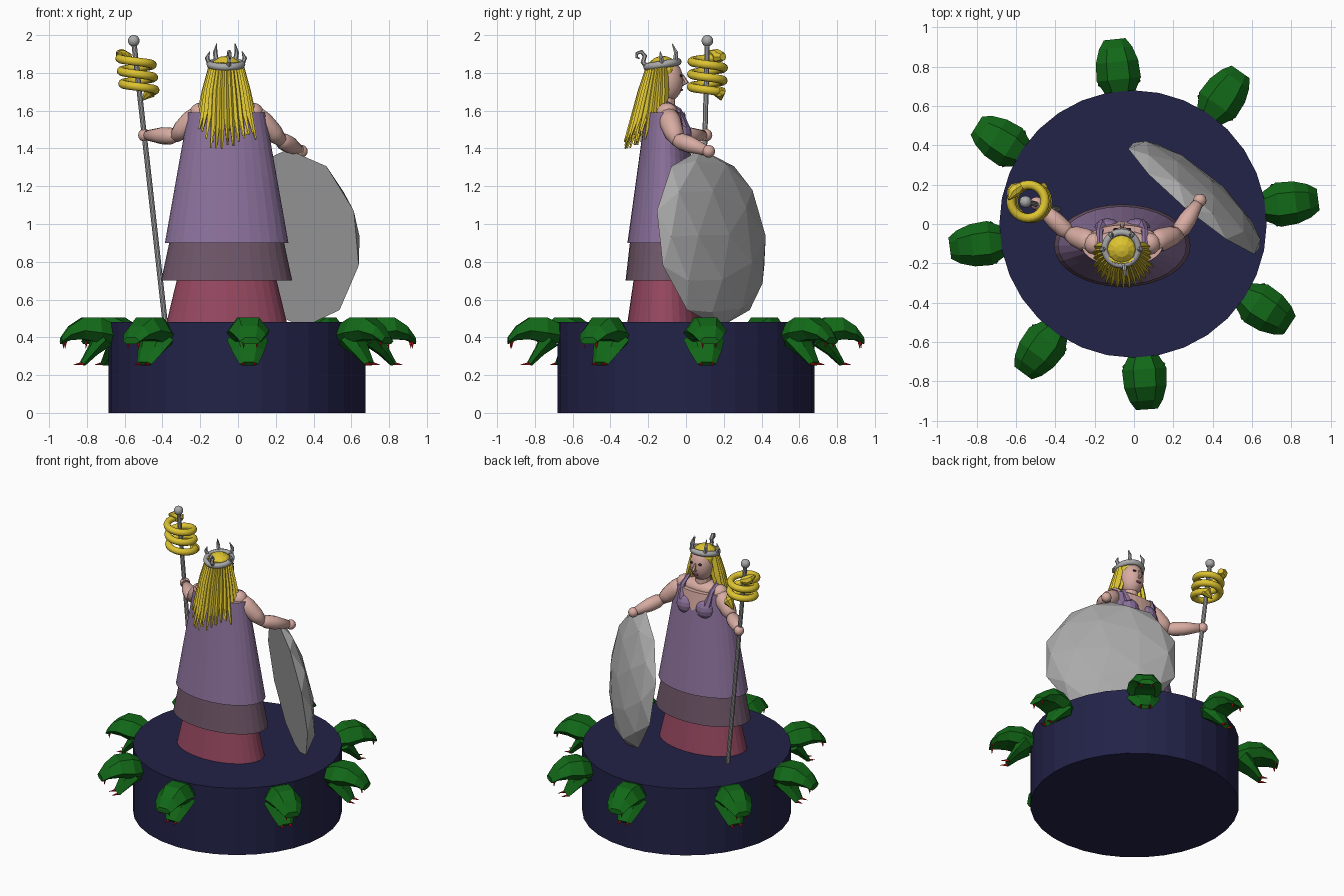
import bpy, bmesh, math, random
from mathutils import Vector as V, Matrix as M

if "Cube" in bpy.data.objects:
    bpy.data.objects.remove(bpy.data.objects["Cube"])
random.seed(4)

def material(name, rgb):
    m = bpy.data.materials.new(name)
    m.diffuse_color = (*rgb, 1)
    m.use_nodes = True
    m.node_tree.nodes["Principled BSDF"].inputs["Base Color"].default_value = m.diffuse_color
    return m

NAVY = material("navy", (.016, .016, .065))
GREEN = material("dark_green", (.006, .14, .009))
RED = material("red", (.65, .01, .01))
GOLD = material("yellow", (.72, .55, .03))
PURPLE = material("purple", (.26, .165, .33))
PLUM = material("dusky_plum", (.16, .095, .14))
ROSE = material("rose_red", (.31, .065, .12))
SKIN = material("skin", (.68, .41, .36))
GREY = material("grey", (.4, .4, .4))
DARK = material("dark_eye", (.02, .015, .015))

def finish(name, bm, mats, smooth=False):
    bmesh.ops.recalc_face_normals(bm, faces=bm.faces)
    me = bpy.data.meshes.new(name)
    for f in bm.faces:
        f.smooth = smooth
    bm.to_mesh(me)
    bm.free()
    for m in (mats if isinstance(mats, list) else [mats]):
        me.materials.append(m)
    ob = bpy.data.objects.new(name, me)
    bpy.context.collection.objects.link(ob)
    return ob

def skin_rings(bm, rings):
    """Join successive vertex loops and cap both ends."""
    loops = [[bm.verts.new(p) for p in r] for r in rings]
    n = len(loops[0])
    for a, b in zip(loops, loops[1:]):
        for i in range(n):
            j = (i + 1) % n
            bm.faces.new((a[i], a[j], b[j], b[i]))
    bm.faces.new(loops[0][::-1])
    bm.faces.new(loops[-1])

def add_tube(bm, pts, radii, sides, ref):
    pts = [V(p) for p in pts]
    rings = []
    for i, p in enumerate(pts):
        t = (pts[min(i + 1, len(pts) - 1)] - pts[max(i - 1, 0)]).normalized()
        u = t.cross(V(ref)).normalized()
        w = t.cross(u)
        rings.append([p + radii[i] * (u * math.cos(a) + w * math.sin(a))
                      for a in (2 * math.pi * k / sides for k in range(sides))])
    skin_rings(bm, rings)

def tube(name, pts, radii, mat, sides=12, ref=(0, 1, 0), smooth=False):
    bm = bmesh.new()
    add_tube(bm, pts, radii, sides, ref)
    return finish(name, bm, mat, smooth)

def ball(name, c, r, mat, seg=16, smooth=True, tilt=0):
    bm = bmesh.new()
    bmesh.ops.create_uvsphere(bm, u_segments=seg, v_segments=seg // 2 + 2, radius=1)
    r = r if isinstance(r, tuple) else (r, r, r)
    bm.transform(M.Translation(c) @ M.Rotation(tilt, 4, 'X') @ M.Diagonal((*r, 1)))
    return finish(name, bm, mat, smooth)

def frustum(bm, c, z0, r0, z1, r1, sides=32):
    skin_rings(bm, [[(c[0] + r[0] * math.cos(a), c[1] + r[1] * math.sin(a), z)
                     for a in (2 * math.pi * k / sides for k in range(sides))]
                    for z, r in ((z0, r0), (z1, r1))])

# Platform
bm = bmesh.new()
frustum(bm, (-.005, 0), 0, (.68, .68), .48, (.68, .68))
finish("platform", bm, NAVY)

# Skirt tiers
C = (-.06, -.11)
for name, mat, z0, r0, z1, r1 in (
        ("under_skirt", ROSE, .48, (.318, .2), .72, (.26, .165)),
        ("middle_skirt", PLUM, .7, (.347, .21), .92, (.3, .185))):
    bm = bmesh.new()
    frustum(bm, C, z0, r0, z1, r1)
    finish(name, bm, mat)

# Gown with a V neckline cut into its front
bm = bmesh.new()
frustum(bm, C, .9, (.327, .2), 1.59, (.205, .105))
for s in (-1, 1):
    bmesh.ops.bisect_plane(bm, geom=bm.verts[:] + bm.edges[:] + bm.faces[:],
                           plane_co=(C[0], 0, 1.46), plane_no=(-s, 0, 1))
for f in bm.faces:
    c = f.calc_center_median()
    if (c.y > C[1] + .02 and c.z > 1.46 + abs(c.x - C[0])) or c.z > 1.588:
        f.material_index = 1
finish("gown", bm, [PURPLE, SKIN])

# Bust, straps, shoulders, neck
ball("shoulders", (C[0], -.11, 1.59), (.17, .075, .055), SKIN)
for s in (-1, 1):
    ball("bust", (C[0] + s * .075, -.03, 1.48), (.07, .06, .07), PURPLE, 12, False)
    tube("strap", [(C[0] + s * .1, -.01, 1.51), (C[0] + s * .115, -.04, 1.6),
                   (C[0] + s * .115, -.11, 1.645), (C[0] + s * .115, -.18, 1.58)],
         [.03, .018, .015, .018], PURPLE, 6, (1, 0, 0))
tube("neck", [(-.06, -.11, 1.58), (-.06, -.105, 1.72)], [.055, .045], SKIN, 12)

# Head and face
ball("head", (-.06, -.1, 1.76), (.08, .085, .115), SKIN)
tube("nose", [(-.06, -.02, 1.79), (-.06, .002, 1.75), (-.06, -.025, 1.735)],
     [.006, .014, .008], SKIN, 6, (1, 0, 0))
for s in (-1, 1):
    ball("eye", (-.06 + s * .032, -.027, 1.785), (.014, .008, .008), DARK, 8)
ball("lips", (-.06, -.024, 1.71), (.02, .008, .007), ROSE, 8)

# Hair: cap and two layers of long tapering locks
ball("hair_cap", (-.062, -.125, 1.81), (.09, .085, .08), GOLD, 12, False, .15)
bm = bmesh.new()
for layer, n in ((1.0, 19), (.72, 15)):
    for k in range(n):
        a = math.radians(172 + 196 * k / (n - 1))
        ca, sa = math.cos(a), math.sin(a)
        back = max(0, -sa)
        z = 1.56 - .11 * back - random.uniform(0, .07) * layer
        top = (-.062 + .07 * ca, -.125 + .06 * sa, 1.85)
        mid = (-.062 + .105 * ca * layer, -.13 + .1 * sa * layer, 1.7)
        tip = (-.055 + .165 * ca * layer, -.14 + .185 * sa * layer, z)
        add_tube(bm, [top, mid, tip], [.02, .026, .005], 4, (ca, sa, 0))
finish("hair_locks", bm, GOLD)

# Crown: tilted ring, curved points, curl at the back
cc = V((-.064, -.125, 1.845))
rot = M.Rotation(.17, 3, 'X')
ring = lambda a, r, z: cc + rot @ V((r * math.cos(a), r * math.sin(a), z))
bm = bmesh.new()
loops = [[bm.verts.new(ring(2 * math.pi * k / 24, .085 + .018 * math.cos(b), .02 * math.sin(b)))
          for b in (2 * math.pi * j / 8 for j in range(8))] for k in range(24)]
for k in range(24):
    p, q = loops[k], loops[(k + 1) % 24]
    for j in range(8):
        bm.faces.new((p[j], p[(j + 1) % 8], q[(j + 1) % 8], q[j]))
finish("crown_ring", bm, GREY, True)
for deg, h in ((55, .1), (125, .1), (0, .07), (180, .07)):
    a = math.radians(deg)
    tube("crown_point", [ring(a, .085, 0), ring(a, .1, h * .5), ring(a, .085, h)],
         [.014, .012, .002], GREY, 6, (-math.sin(a), math.cos(a), 0))
curl = [(.085, 0), (.1, .03), (.085, .06), (.1, .085), (.125, .08), (.13, .06), (.115, .05)]
tube("crown_curl", [ring(-1.4, r, z) for r, z in curl],
     [.014, .013, .012, .011, .009, .007, .003], GREY, 6, (1, 0, 0))

# Arms: upper arm, forearm, fist
for sh, el, hd in (((-.2, -.1, 1.585), (-.33, -.05, 1.465), (-.495, .105, 1.47)),
                   ((.08, -.1, 1.585), (.225, -.05, 1.445), (.335, .12, 1.385))):
    sh, el, hd = V(sh), V(el), V(hd)
    tube("upper_arm", [sh, sh.lerp(el, .35), sh.lerp(el, .75), el.lerp(sh, -.08)],
         [.05, .06, .052, .03], SKIN, 12, smooth=True)
    tube("forearm", [el.lerp(hd, -.1), el.lerp(hd, .15), el.lerp(hd, .45), hd],
         [.025, .045, .045, .024], SKIN, 12, (0, 0, 1), True)
    ball("shoulder", sh, .057, SKIN, 12)
    ball("fist", hd, .034, SKIN, 12)

# Staff with knob
top, foot = V((-.552, .113, 1.97)), V((-.385, .075, .47))
tube("staff", [foot, top], [.014, .014], GREY, 10)
ball("staff_knob", top, .031, GREY, 12)

# Serpent coiled round the staff, with a wedge head and pointed tail
pts = []
N = 67
for k in range(N):
    t = k / (N - 1)
    a = math.radians(135 + 995 * t)
    z = 1.885 - .185 * t
    p = foot.lerp(top, (z - foot.z) / (top.z - foot.z))
    pts.append((p.x + .085 * math.cos(a), p.y + .005 + .085 * math.sin(a), z))
tube("coiled_serpent", pts, [.023] * N, GOLD, 10, (0, 0, 1), True)
h = V(pts[0])
tube("serpent_head", [h + V((.03, .02, 0)), h, h + V((-.02, -.02, .015)), h + V((-.035, -.05, .03))],
     [.02, .035, .03, .006], GOLD, 8, (0, 0, 1))
e = V(pts[-1])
tube("serpent_tail", [e + V((.015, -.01, .01)), e, e + V((-.04, .01, -.045))],
     [.025, .036, .003], GOLD, 8, (0, 0, 1))

# Shield: flattened half of a coarse sphere, leaning inward at the top
bm = bmesh.new()
bmesh.ops.create_icosphere(bm, subdivisions=2, radius=1)
cut = bmesh.ops.bisect_plane(bm, geom=bm.verts[:] + bm.edges[:] + bm.faces[:],
                             plane_co=(0, 0, 0), plane_no=(0, 0, 1), clear_inner=True)
bmesh.ops.holes_fill(bm, edges=[x for x in bm.edges if x.is_boundary])
n = V((.642 * .99, .767 * .99, .14)).normalized()
u = V((.767, -.642, 0)).normalized()
w = n.cross(u)
basis = M((u, w, n)).transposed().to_4x4()
bm.transform(M.Translation((.305, .13, .925)) @ basis @ M.Diagonal((.44, .475, .13, 1)))
finish("shield", bm, GREY)

# Serpent heads round the platform: skull, dropped jaw, fangs
def section(r, w, z0, z1, slant=0):
    """Six-sided cross-section facing outward along r."""
    zm = z0 + (z1 - z0) * .4
    return [(r - slant, -w * .6, z0), (r - slant, w * .6, z0), (r, w, zm),
            (r + slant, w * .5, z1), (r + slant, -w * .5, z1), (r, -w, zm)]

for deg in (7.6, 55, 96, 148, 187.5, 233.3, 274, 327):
    turn = M.Rotation(math.radians(deg), 4, 'Z')
    bm = bmesh.new()
    skin_rings(bm, [section(.64, .06, .37, .46), section(.74, .113, .37, .505),
                    section(.83, .108, .39, .505), section(.9, .085, .385, .46),
                    section(.945, .055, .365, .4)])
    bm.transform(turn)
    finish("serpent_skull", bm, GREEN)
    bm = bmesh.new()
    skin_rings(bm, [section(.72, .11, .36, .43, .04), section(.775, .085, .31, .35, .02),
                    section(.83, .05, .25, .27, .01)])
    bm.transform(turn)
    finish("serpent_jaw", bm, GREEN)
    bm = bmesh.new()
    for s in (-1, 1):
        add_tube(bm, [(.925, s * .035, .385), (.928, s * .035, .342)], [.011, .001], 5, (0, 1, 0))
        add_tube(bm, [(.82, s * .03, .262), (.875, s * .03, .255)], [.011, .001], 5, (0, 1, 0))
    bm.transform(turn)
    finish("serpent_fangs", bm, RED)
